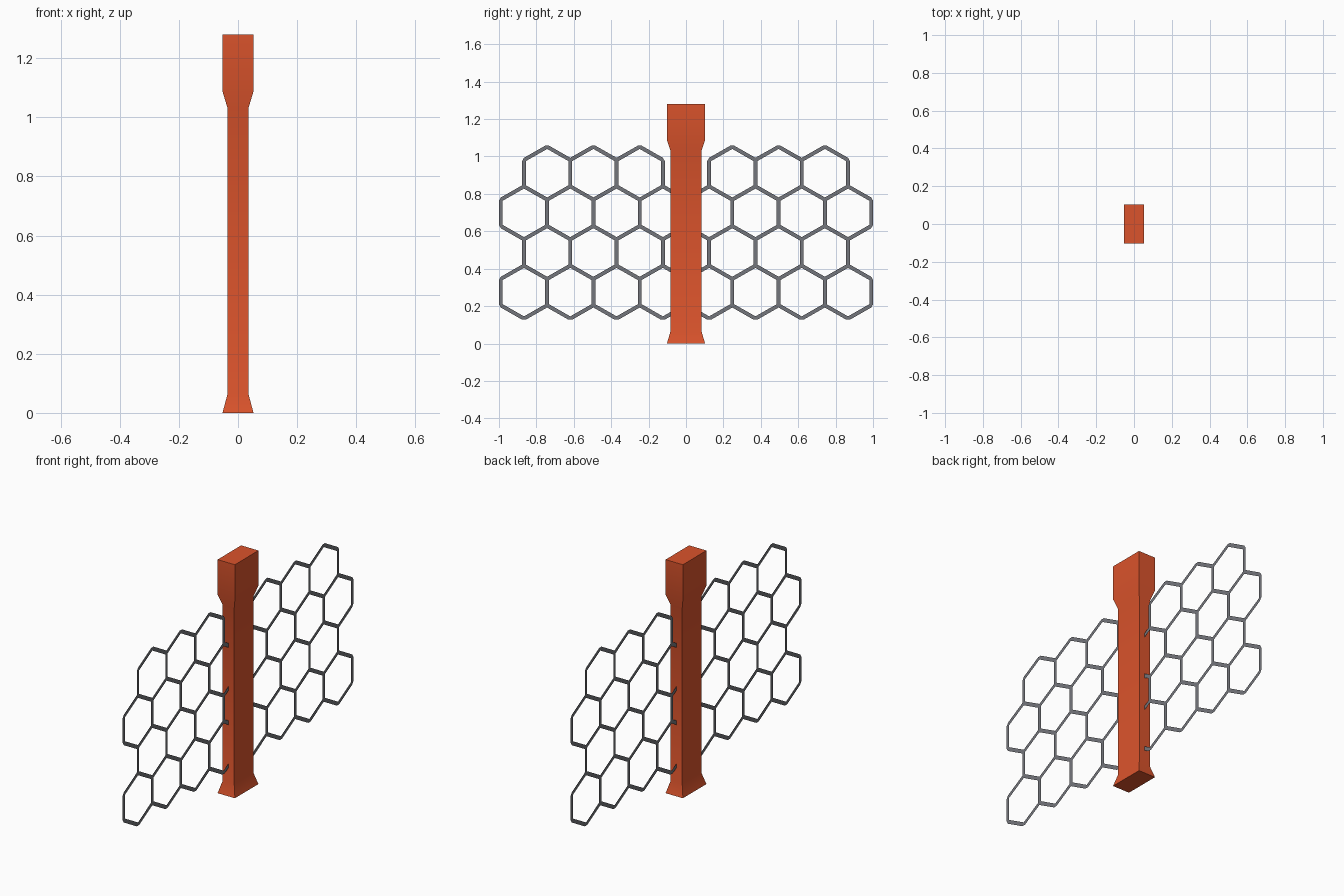
import bpy, bmesh, math
from mathutils import Vector

if "Cube" in bpy.data.objects:
    bpy.data.objects.remove(bpy.data.objects["Cube"])


def material(name, rgb):
    m = bpy.data.materials.new(name)
    m.diffuse_color = (*rgb, 1)
    m.use_nodes = True
    m.node_tree.nodes["Principled BSDF"].inputs["Base Color"].default_value = m.diffuse_color
    return m


def finish(name, bm, mat):
    bmesh.ops.recalc_face_normals(bm, faces=bm.faces)
    me = bpy.data.meshes.new(name)
    bm.to_mesh(me)
    bm.free()
    me.materials.append(mat)
    ob = bpy.data.objects.new(name, me)
    bpy.context.collection.objects.link(ob)
    return ob


orange = material("rust_orange", (0.71, 0.088, 0.025))
grey = material("steel_grey", (0.175, 0.18, 0.20))

# Post: rectangular sections (z, half x, half y) lofted upwards
sections = [(0, .0525, .102), (.065, .035, .083), (1.03, .035, .083),
            (1.088, .0525, .102), (1.28, .0525, .102)]
bm = bmesh.new()
rings = [[bm.verts.new((sx * hx, sy * hy, z))
          for sx, sy in ((-1, -1), (1, -1), (1, 1), (-1, 1))]
         for z, hx, hy in sections]
for a, b in zip(rings, rings[1:]):
    for i in range(4):
        j = (i + 1) % 4
        bm.faces.new((a[i], a[j], b[j], b[i]))
bm.faces.new(rings[0])
bm.faces.new(rings[-1])
post = finish("post", bm, orange)
# soft shading up the flares, sharp corners kept
bpy.ops.object.select_all(action='DESELECT')
post.select_set(True)
bpy.context.view_layer.objects.active = post
bpy.ops.object.shade_smooth_by_angle(angle=math.radians(35))

# Honeycomb mesh: one flat strip per unique hexagon edge, in the plane x = 0
W, R, Z0, H = 0.2475, 0.1413, 0.1335, 0.0102
bars = {}
for row in range(4):
    zc = Z0 + R + row * 1.5 * R
    if row % 2 == 0:
        centres = [(i - 3.5) * W for i in range(8)]
    else:
        centres = [i * W for i in range(-3, 4) if not (row == 3 and i == 0)]
    # even rows run eight wide, odd rows seven; the top one is split by the post
    for yc in centres:
        pts = [(yc + dy * W / 2, zc + dz * R) for dy, dz in
               ((0, 1), (1, .5), (1, -.5), (0, -1), (-1, -.5), (-1, .5))]
        for i in range(6):
            p, q = pts[i], pts[(i + 1) % 6]
            bars[(round(p[0] + q[0], 3), round(p[1] + q[1], 3))] = (p, q)

bm = bmesh.new()
for p, q in bars.values():
    a, b = Vector((0, *p)), Vector((0, *q))
    if (b.y, b.z) < (a.y, a.z):
        a, b = b, a
    d = (b - a).normalized()
    n = Vector((0, -d.z, d.y)) * H
    # strips pointed at both ends so that three meet cleanly at a joint
    e = d * H / math.sqrt(3)
    loop = (a, a + e - n, b - e - n, b, b - e + n, a + e + n)
    bm.faces.new([bm.verts.new(v) for v in loop])
bmesh.ops.remove_doubles(bm, verts=bm.verts, dist=0.0015)

# fill the outer notch at joints where only two strips meet
for v in [v for v in bm.verts if len(v.link_faces) == 2 and v.is_boundary]:
    ends = [e.other_vert(v) for e in v.link_edges if e.is_boundary]
    if len(ends) == 2 and all((w.co - v.co).length < 2 * H for w in ends):
        bm.faces.new((v, ends[0], ends[1]))
finish("honeycomb_mesh", bm, grey)
